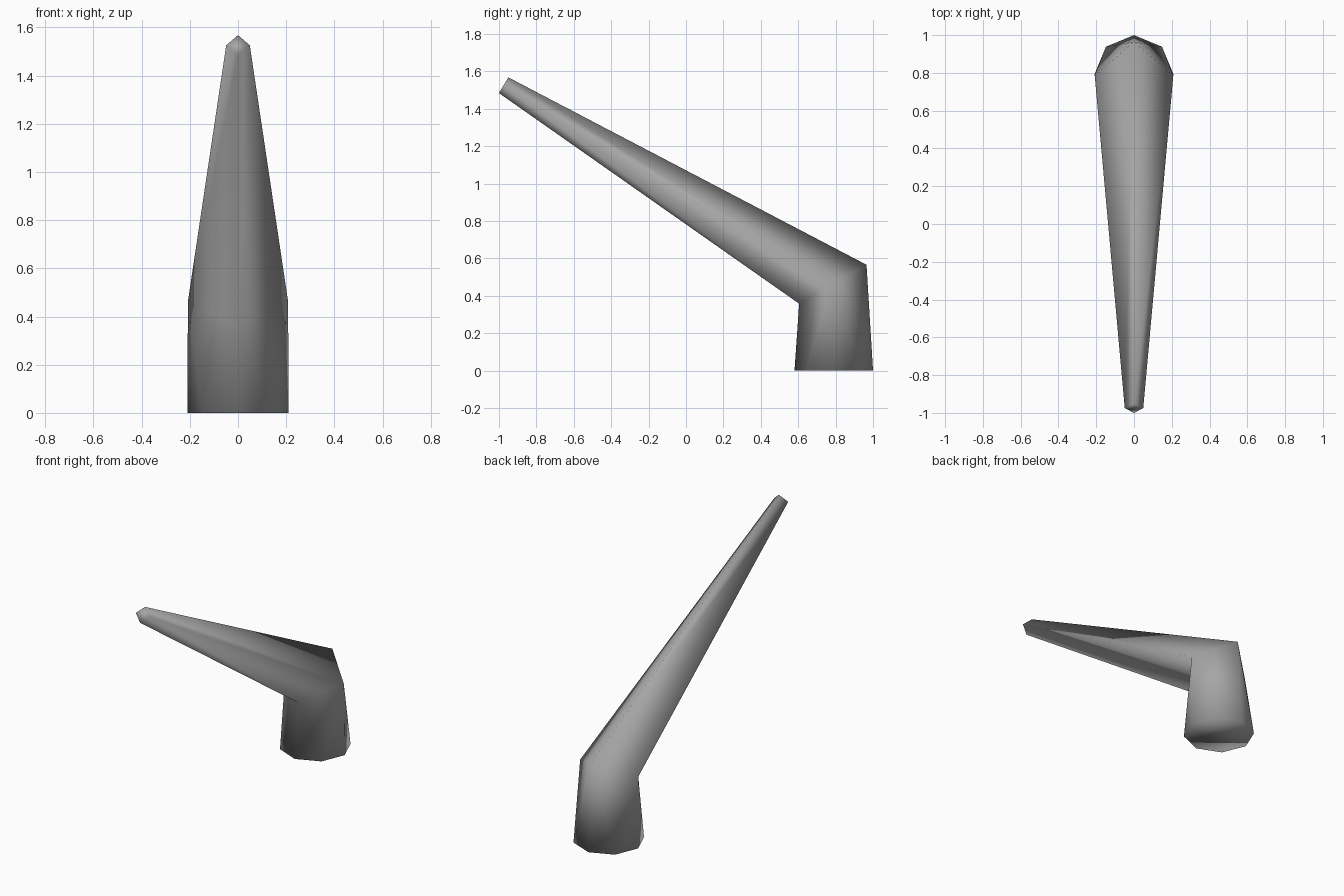
import bpy, bmesh
from math import sin, cos, pi, radians
from mathutils import Vector

cube = bpy.data.objects.get("Cube")
if cube:
    bpy.data.objects.remove(cube, do_unlink=True)

# Single grey material
grey = bpy.data.materials.new("grey")
grey.use_nodes = True
colour = (0.38, 0.38, 0.38, 1)
grey.diffuse_color = colour
grey.node_tree.nodes["Principled BSDF"].inputs["Base Color"].default_value = colour

bm = bmesh.new()


def ring(sides, y, z, radius, tilt):
    """Ring of vertices around the centre line, leaning forward by tilt degrees."""
    lean = Vector((0, cos(radians(tilt)), sin(radians(tilt))))
    side = Vector((1, 0, 0))
    centre = Vector((0, y, z))
    angles = [2 * pi * i / sides for i in range(sides)]
    return [bm.verts.new(centre + radius * (cos(a) * side + sin(a) * lean)) for a in angles]


base = ring(8, 0.79, 0, 0.21, 0)
elbow = ring(4, 0.785, 0.462, 0.208, 30)
tip = ring(4, -0.975, 1.526, 0.049, 59)

for i in range(4):
    j = (i + 1) % 4
    a, b, c = base[2 * i], base[2 * i + 1], base[2 * j]
    # Stem: eight-sided foot narrowing to the four-sided elbow
    bm.faces.new((a, b, elbow[i]))
    bm.faces.new((b, elbow[j], elbow[i]))
    bm.faces.new((b, c, elbow[j]))
    # Tapered arm
    bm.faces.new((elbow[i], elbow[j], tip[j], tip[i]))

# End caps
bm.faces.new(base[::-1])
bm.faces.new(tip)
bmesh.ops.recalc_face_normals(bm, faces=bm.faces)
for face in bm.faces:
    face.smooth = True

mesh = bpy.data.meshes.new("bent_arm")
bm.to_mesh(mesh)
bm.free()
mesh.materials.append(grey)
arm = bpy.data.objects.new("bent_arm", mesh)
bpy.context.collection.objects.link(arm)
